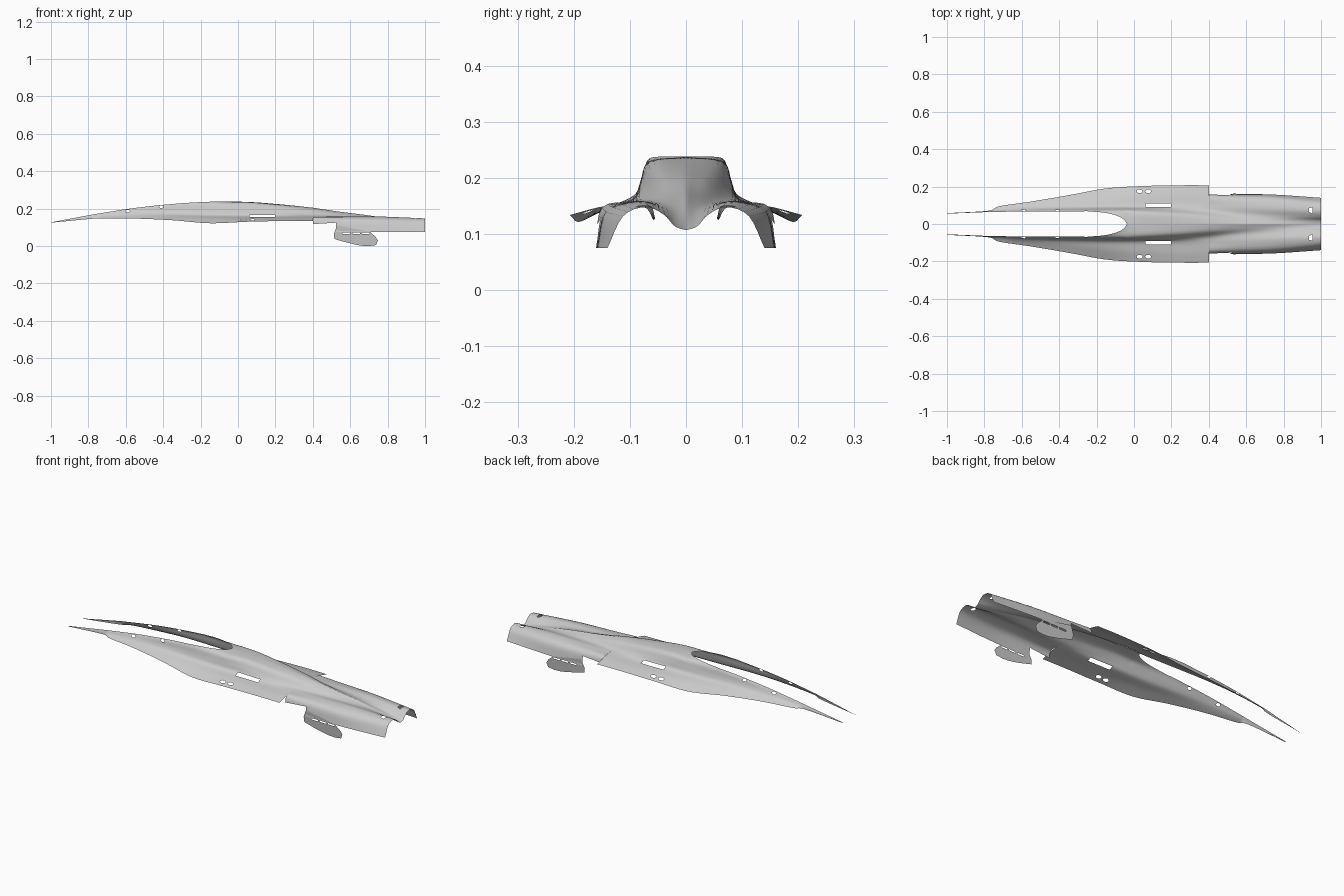
import bpy, bmesh, math
from mathutils import Vector

cube = bpy.data.objects.get("Cube")
if cube:
    bpy.data.objects.remove(cube)

grey = bpy.data.materials.new("light_grey")
grey.use_nodes = True
colour = (0.6, 0.6, 0.6, 1)
grey.diffuse_color = colour
grey.node_tree.nodes["Principled BSDF"].inputs["Base Color"].default_value = colour


def spline(points, steps):
    """Smooth curve through the points, with mirrored end tangents."""
    ends = [2 * points[0] - points[1]] + points + [2 * points[-1] - points[-2]]
    result = []
    for a, b, c, d in zip(ends, ends[1:], ends[2:], ends[3:]):
        for i in range(steps):
            t = i / steps
            result.append(b + (c - a) * t / 2 + (a * 2 - b * 5 + c * 4 - d) * t**2 / 2
                          + (b * 3 - a - c * 3 + d) * t**3 / 2)
    return result + [points[-1]]


def cockpit_edge(x, y):
    """Half width of the rounded rear end of the cockpit opening."""
    if x < -0.24:
        return y
    t = max(0, (-0.04 - x) / 0.2)
    return 0.066 * math.sqrt(max(0, 1 - (1 - t) ** 2))


def loft(sections, steps):
    """Skin one half of the shell from sections given in thousandths."""
    bm = bmesh.new()
    keys = [[Vector((x, y / 1000, z / 1000)) for y, z in zip(row[::2], row[1::2])]
            for x, row in sections.items()]
    lines = [spline(list(line), steps) for line in zip(*keys)]
    rows = []
    for station in zip(*lines):
        station = [p.copy() for p in station]
        station[0].y = cockpit_edge(station[0].x, station[0].y)
        curve = spline(station, 4)
        for p in curve:
            p.y = max(p.y, 0)
        rows.append([bm.verts.new(p) for p in curve])
    for r, s in zip(rows, rows[1:]):
        for i in range(len(r) - 1):
            bm.faces.new((r[i], s[i], s[i + 1], r[i + 1]))
    return bm


def cut(bm, outline, axis):
    """Cut a convex opening; axis 1 looks down on x-y, axis 2 looks at x-z."""
    lo = [min(p[i] for p in outline) for i in (0, 1)]
    hi = [max(p[i] for p in outline) for i in (0, 1)]
    mid = Vector((sum(lo[:1] + hi[:1]) / 2, 0, 0))
    mid[axis] = (lo[1] + hi[1]) / 2

    def near(face):
        return all(min(v.co[k] for v in face.verts) < hi[i] and
                   max(v.co[k] for v in face.verts) > lo[i]
                   for i, k in enumerate((0, axis)))

    planes = []
    for p, q in zip(outline, outline[1:] + outline[:1]):
        origin, normal = Vector((p[0], 0, 0)), Vector((q[1] - p[1], 0, 0))
        origin[axis], normal[axis] = p[1], p[0] - q[0]
        if normal.dot(mid - origin) > 0:
            normal = -normal
        planes.append((origin, normal.normalized()))
        faces = [f for f in bm.faces if near(f)]
        edges = {e for f in faces for e in f.edges}
        verts = {v for f in faces for v in f.verts}
        bmesh.ops.bisect_plane(bm, geom=faces + list(edges) + list(verts), dist=1e-6,
                               plane_co=origin, plane_no=normal.normalized())
    inside = [f for f in bm.faces
              if all(n.dot(f.calc_center_median() - o) < 0 for o, n in planes)]
    bmesh.ops.delete(bm, geom=inside, context="FACES")


def box(x, v, w, h):
    return [(x - w, v - h), (x + w, v - h), (x + w, v + h), (x - w, v + h)]


def oval(x, v, w, h):
    return [(x + w * math.cos(a * math.pi / 6), v + h * math.sin(a * math.pi / 6))
            for a in range(12)]


def finish(bm, name):
    """Turn the half part into a mirrored, smooth object."""
    bmesh.ops.recalc_face_normals(bm, faces=bm.faces)
    up = sum((f.normal.z * f.calc_area() for f in bm.faces))
    if up < 0:
        bmesh.ops.reverse_faces(bm, faces=bm.faces)
    mesh = bpy.data.meshes.new(name)
    bm.to_mesh(mesh)
    bm.free()
    mesh.materials.append(grey)
    obj = bpy.data.objects.new(name, mesh)
    bpy.context.collection.objects.link(obj)
    mirror = obj.modifiers.new("Mirror", "MIRROR")
    mirror.use_axis = (False, True, False)
    mirror.merge_threshold = 0.0005
    bpy.ops.object.select_all(action="DESELECT")
    obj.select_set(True)
    bpy.context.view_layer.objects.active = obj
    bpy.ops.object.shade_smooth_by_angle(angle=math.radians(40))


# Forward shell: cockpit rails, hump and side strakes
front = loft({
    -1.0: (55, 127, 56, 127, 56, 126, 57, 126, 57, 125, 58, 125),
    -0.78: (64, 168, 66, 163, 68, 158, 69, 155, 70, 150, 71, 146),
    -0.72: (65, 178, 69, 172, 73, 164, 78, 159, 86, 153, 95, 148),
    -0.55: (67, 204, 72, 195, 78, 182, 86, 170, 101, 158, 120, 147),
    -0.35: (67, 225, 74, 213, 80, 190, 92, 170, 120, 155, 154, 138),
    -0.15: (62, 237, 73, 222, 82, 190, 96, 164, 140, 147, 190, 122),
    0.05: (0, 236, 60, 230, 80, 195, 95, 162, 150, 148, 203, 130),
    0.25: (0, 221, 50, 212, 75, 178, 100, 158, 155, 148, 207, 134),
    0.4: (0, 205, 38, 195, 68, 165, 100, 157, 155, 147, 207, 133),
}, 16)
cut(front, box(0.13, 0.1, 0.068, 0.01), 1)
for x in (0.03, 0.076):
    cut(front, oval(x, 0.175, 0.016, 0.01), 1)
for x, z in ((-0.59, 0.187), (-0.41, 0.21)):
    cut(front, oval(x, z, 0.012, 0.007), 2)
finish(front, "forward_shell")

# Rear shell: spine sinking between two engine housings
rear = loft({
    0.4: (0, 205, 38, 195, 68, 165, 100, 157, 150, 147, 163, 75),
    0.55: (0, 183, 28, 172, 55, 158, 95, 158, 145, 142, 160, 75),
    0.75: (0, 156, 20, 150, 45, 150, 85, 158, 138, 138, 157, 75),
    1.0: (0, 107, 20, 114, 40, 135, 72, 148, 112, 132, 140, 75),
}, 12)
cut(rear, [(0.38, 0), (0.525, 0), (0.525, 0.125), (0.38, 0.116)], 2)
cut(rear, [(0.935, 0.065), (0.955, 0.055), (0.955, 0.09), (0.935, 0.085)], 1)
finish(rear, "rear_shell")

# Slotted fins under the engine housings
fin = bmesh.new()
outline = [(0.53, 0.11), (0.513, 0.067), (0.515, 0.038), (0.57, 0.022), (0.61, 0.012),
           (0.66, 0.002), (0.7, 0), (0.738, 0.005), (0.748, 0.03), (0.735, 0.05),
           (0.706, 0.075), (0.69, 0.08), (0.55, 0.08)]
fin.faces.new([fin.verts.new((x, 0.151 + z * 0.1, z)) for x, z in outline])
bmesh.ops.triangulate(fin, faces=fin.faces)
for x in (0.58, 0.632, 0.682):
    cut(fin, box(x, 0.069, 0.02, 0.004), 2)
finish(fin, "lower_fin")
